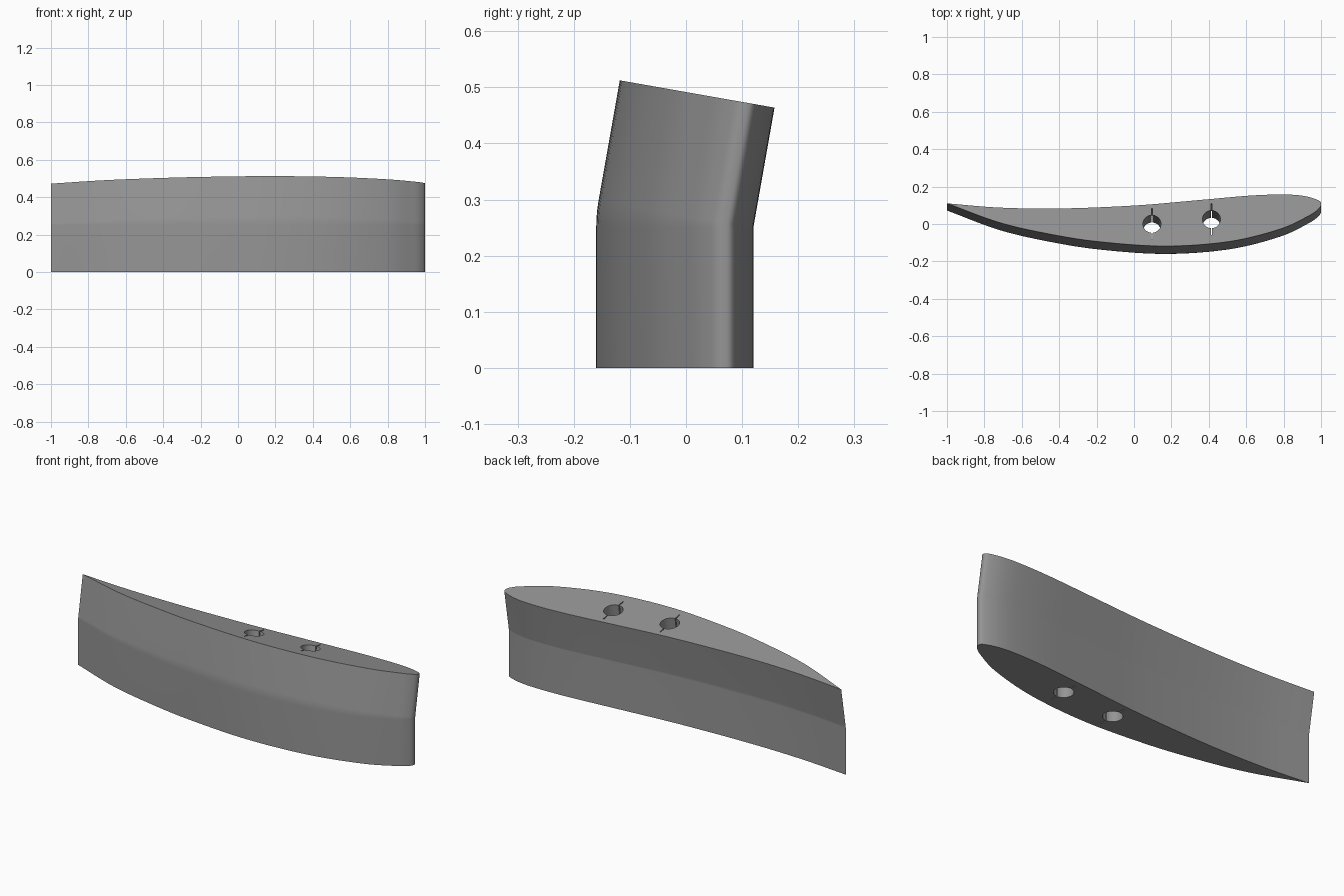
import bpy, bmesh, math
from mathutils import Vector

if "Cube" in bpy.data.objects:
    bpy.data.objects.remove(bpy.data.objects["Cube"])

PIVOT_Y, BEND_Z, ANGLE, UPPER = 0.121, 0.25, math.radians(10), 0.217


def smooth_path(pts, steps=8):
    """Catmull-Rom curve through an open list of points."""
    p = [Vector(q) for q in pts]
    p = [2 * p[0] - p[1]] + p + [2 * p[-1] - p[-2]]
    out = []
    for a, b, c, d in zip(p, p[1:], p[2:], p[3:]):
        for i in range(steps):
            t = i / steps
            out.append(0.5 * (2 * b + (c - a) * t + (2 * a - 5 * b + 4 * c - d) * t * t
                              + (3 * b - a - 3 * c + d) * t ** 3))
    return out + [p[-2]]


def slotted_hole(x, y, r=0.048, reach=0.085, half=0.0025, n=32):
    """Round hole with a hairline slit on its front and back."""
    a0 = math.asin(half / r)
    pts = []
    for side in (0, math.pi):
        for i in range(n // 2 + 1):
            a = side - math.pi / 2 + a0 + (math.pi - 2 * a0) * i / (n // 2)
            pts.append(Vector((x + r * math.cos(a), y + r * math.sin(a))))
        s = 1 if side == 0 else -1
        pts.append(Vector((x + s * half, y + s * reach)))
        pts.append(Vector((x - s * half, y + s * reach)))
    return pts


def place(p, ring):
    """Put a section point on a ring (angle, straight run) of the bent sweep."""
    z, ang, run = ring
    d = p.y - PIVOT_Y
    return (p.x,
            PIVOT_Y + d * math.cos(ang) + run * math.sin(ang),
            z - d * math.sin(ang) + run * math.cos(ang))


# Wing section: pointed tail, rounded nose, hollow back and bulging front
outline = smooth_path([
    (-1, .072), (-.72, -.032), (-.45, -.095), (-.18, -.137), (.17, -.16),
    (.51, -.135), (.78, -.068), (.93, .002), (.985, .04), (1, .068),
    (.985, .089), (.91, .112), (.8, .12), (.62, .114), (.35, .09),
    (0, .06), (-.4, .044), (-.72, .049), (-1, .072)])[:-1]
loops = [outline, slotted_hole(.096, -.04), slotted_hole(.414, -.015)]

# Straight root, ten degree bend, straight upper part
rings = [(0, 0, 0)] + [(BEND_Z, ANGLE * i / 6, 0) for i in range(7)] + [(BEND_Z, ANGLE, UPPER)]

bm = bmesh.new()
bottom_edges, top_of = [], {}
for loop in loops:
    grid = [[bm.verts.new(place(p, r)) for p in loop] for r in rings]
    n = len(loop)
    for lo, hi in zip(grid, grid[1:]):
        for i in range(n):
            j = (i + 1) % n
            bm.faces.new((lo[i], lo[j], hi[j], hi[i]))
    for i in range(n):
        bottom_edges.append(bm.edges.get((grid[0][i], grid[0][(i + 1) % n])))
        top_of[grid[0][i]] = grid[-1][i]

# End caps with the holes left open
filled = bmesh.ops.triangle_fill(bm, edges=bottom_edges, use_beauty=True, normal=(0, 0, -1))
for f in [g for g in filled["geom"] if isinstance(g, bmesh.types.BMFace)]:
    bm.faces.new([top_of[v] for v in reversed(f.verts)])
bmesh.ops.recalc_face_normals(bm, faces=bm.faces)

mesh = bpy.data.meshes.new("bent_fin")
bm.to_mesh(mesh)
bm.free()
fin = bpy.data.objects.new("bent_fin", mesh)
bpy.context.collection.objects.link(fin)

grey = bpy.data.materials.new("mid_grey")
grey.diffuse_color = (0.3, 0.3, 0.3, 1)
grey.use_nodes = True
grey.node_tree.nodes["Principled BSDF"].inputs["Base Color"].default_value = grey.diffuse_color
mesh.materials.append(grey)

bpy.context.view_layer.objects.active = fin
fin.select_set(True)
bpy.ops.object.shade_smooth_by_angle(angle=math.radians(30))
